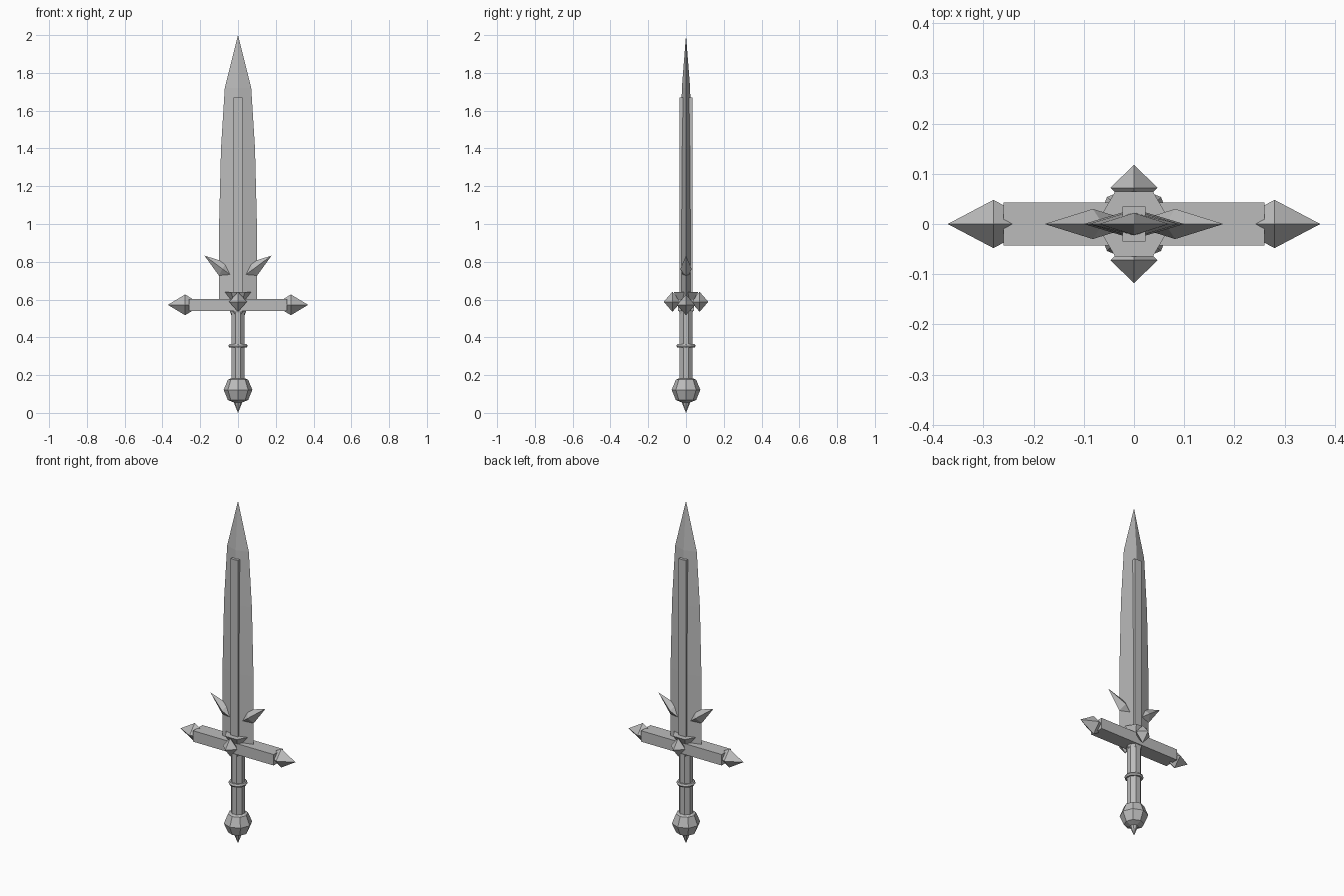
import bpy
import bmesh
import math
from mathutils import Matrix, Vector

if "Cube" in bpy.data.objects:
    bpy.data.objects.remove(bpy.data.objects["Cube"], do_unlink=True)

steel = bpy.data.materials.new("grey steel")
steel.use_nodes = True
GREY = (0.5, 0.5, 0.5, 1)
steel.diffuse_color = GREY
steel.node_tree.nodes["Principled BSDF"].inputs["Base Color"].default_value = GREY


def finish(name, bm):
    bmesh.ops.recalc_face_normals(bm, faces=bm.faces)
    mesh = bpy.data.meshes.new(name)
    bm.to_mesh(mesh)
    bm.free()
    mesh.materials.append(steel)
    obj = bpy.data.objects.new(name, mesh)
    bpy.context.collection.objects.link(obj)
    return obj


def box(name, size, centre):
    bm = bmesh.new()
    bmesh.ops.create_cube(bm, size=1)
    bmesh.ops.scale(bm, vec=size, verts=bm.verts)
    bmesh.ops.translate(bm, vec=centre, verts=bm.verts)
    return finish(name, bm)


def frustum(name, sides, r_low, r_high, z_low, z_high, turn=0):
    bm = bmesh.new()
    bmesh.ops.create_cone(bm, cap_ends=True, segments=sides, radius1=r_low,
                          radius2=r_high, depth=z_high - z_low)
    bmesh.ops.rotate(bm, matrix=Matrix.Rotation(math.radians(turn), 3, 'Z'), verts=bm.verts)
    bmesh.ops.translate(bm, vec=(0, 0, (z_low + z_high) / 2), verts=bm.verts)
    return finish(name, bm)


def gem(name, centre, along, side, up):
    """Octahedron spanned by three half-axis vectors."""
    bm = bmesh.new()
    c, axes = Vector(centre), [Vector(v) for v in (along, side, up)]
    for a in axes:
        bm.verts.new(c + a)
        bm.verts.new(c - a)
    bmesh.ops.convex_hull(bm, input=bm.verts)
    return finish(name, bm)


# Blade: diamond sections narrowing to a point
bm = bmesh.new()
rings = []
for z, w, t in ((0.58, 0.1, 0.03), (1.0, 0.1, 0.03), (1.4, 0.09, 0.027), (1.72, 0.07, 0.022)):
    rings.append([bm.verts.new(p) for p in ((w, 0, z), (0, t, z), (-w, 0, z), (0, -t, z))])
tip = bm.verts.new((0, 0, 2))
bm.faces.new(rings[0])
for i in range(4):
    j = (i + 1) % 4
    for low, high in zip(rings, rings[1:]):
        bm.faces.new((low[i], low[j], high[j], high[i]))
    bm.faces.new((rings[-1][i], rings[-1][j], tip))
finish("blade", bm)
box("blade_spine", (0.046, 0.07, 1.1), (0, 0, 1.12))

# Crossguard with its collar
box("crossguard", (0.52, 0.086, 0.064), (0, 0, 0.572))
frustum("collar", 6, 0.03, 0.075, 0.57, 0.64, 30)
frustum("lower_collar", 6, 0.034, 0.046, 0.515, 0.545, 30)

# Paired points on the guard and barbs on the blade
for s, side in ((1, "left"), (-1, "right")):
    gem(side + "_guard_point", (s * 0.28, 0, 0.572),
        (0.091, 0, 0), (0, 0.048, 0), (0, 0, 0.055))
    gem(side + "_barb", (s * 0.082, 0, 0.762),
        (s * 0.096, 0, 0.071), (0, 0.03, 0), (s * -0.02, 0, 0.034))
for s, side in ((1, "back"), (-1, "front")):
    gem(side + "_guard_stud", (0, s * 0.072, 0.588),
        (0, 0.046, 0), (0.047, 0, 0), (0, 0, 0.053))

# Grip and its ring
frustum("grip", 8, 0.038, 0.038, 0.14, 0.56, 22.5)
bpy.ops.mesh.primitive_torus_add(major_segments=12, minor_segments=6, major_radius=0.04,
                                 minor_radius=0.011, location=(0, 0, 0.355))
bpy.context.object.name = "grip_ring"
bpy.context.object.data.materials.append(steel)

# Pommel and its bottom point
bm = bmesh.new()
bmesh.ops.create_uvsphere(bm, u_segments=8, v_segments=4, radius=0.076)
bmesh.ops.translate(bm, vec=(0, 0, 0.122), verts=bm.verts)
finish("pommel", bm)
frustum("pommel_point", 8, 0, 0.028, 0, 0.07)
